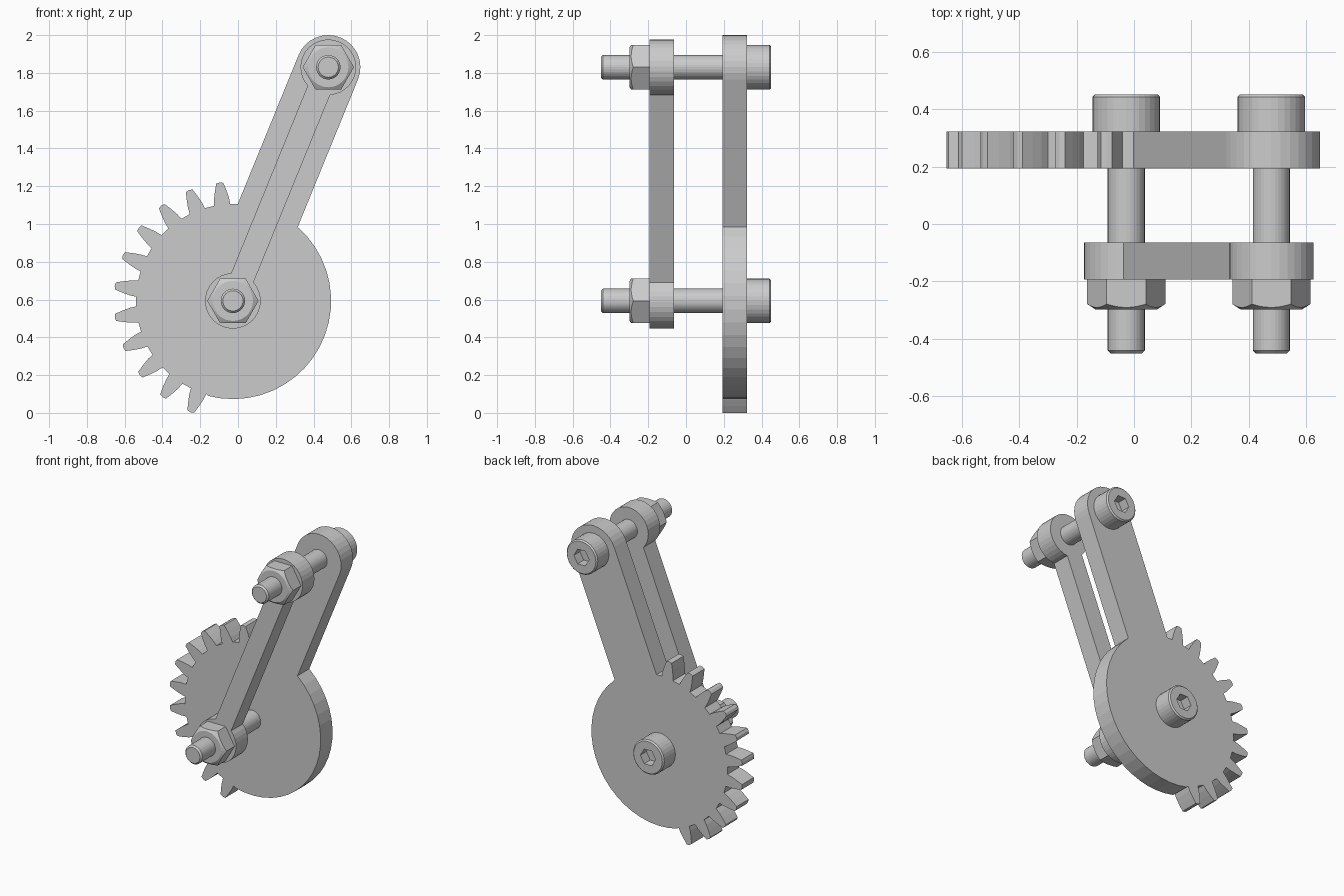
import bpy, bmesh
from math import sin, cos, asin, atan2, radians, degrees, tau

if "Cube" in bpy.data.objects:
    bpy.data.objects.remove(bpy.data.objects["Cube"])

A = (-0.027, 0.593)          # lower pivot (x, z)
B = (0.478, 1.83)            # upper pivot
ARM = degrees(atan2(B[1] - A[1], B[0] - A[0]))


def polar(c, r, deg):
    return (c[0] + r * cos(radians(deg)), c[1] + r * sin(radians(deg)))


def arc(c, r, a0, a1, n):
    return [polar(c, r, a0 + (a1 - a0) * i / n) for i in range(n + 1)]


def finish(name, bm):
    bmesh.ops.recalc_face_normals(bm, faces=bm.faces)
    me = bpy.data.meshes.new(name)
    bm.to_mesh(me)
    bm.free()
    ob = bpy.data.objects.new(name, me)
    bpy.context.collection.objects.link(ob)
    return ob


def slab(name, outline, y0, y1):
    """Extrude an x-z outline along y."""
    bm = bmesh.new()
    face = bm.faces.new([bm.verts.new((x, y0, z)) for x, z in outline])
    ext = bmesh.ops.extrude_face_region(bm, geom=[face], use_keep_orig=True)
    verts = [g for g in ext["geom"] if isinstance(g, bmesh.types.BMVert)]
    bmesh.ops.translate(bm, verts=verts, vec=(0, y1 - y0, 0))
    return finish(name, bm)


def turned(name, c, profile, sides=32):
    """Capped solid of (radius, y) rings around a y axis through c."""
    bm = bmesh.new()
    rings = []
    for r, y in profile:
        rings.append([bm.verts.new((c[0] + r * cos(tau * i / sides), y,
                                    c[1] + r * sin(tau * i / sides))) for i in range(sides)])
    for p, q in zip(rings, rings[1:]):
        for i in range(sides):
            j = (i + 1) % sides
            bm.faces.new((p[i], p[j], q[j], q[i]))
    bm.faces.new(rings[0])
    bm.faces.new(rings[-1])
    return finish(name, bm)


def boolean(ob, tool, op):
    m = ob.modifiers.new("cut", "BOOLEAN")
    m.operation, m.object, m.solver = op, tool, "EXACT"
    dg = bpy.context.evaluated_depsgraph_get()
    me = bpy.data.meshes.new_from_object(ob.evaluated_get(dg))
    ob.modifiers.clear()
    ob.data = me
    bpy.data.objects.remove(tool)


# Gear plate: rounded arm, toothed sector on the left, plain disc on the right
R, ROOT, HALF = 0.52, 0.513, 0.17
outline = arc(B, HALF, ARM - 90, ARM + 90, 16)
outline.append(polar(A, ROOT, ARM + degrees(asin(HALF / ROOT))))
flank = [(ROOT, 0.043), (0.545, 0.040), (0.585, 0.031), (0.627, 0.019)]
for k in range(-5, 6):
    mid = 172.75 + 15.28 * k
    outline += [polar(A, r, mid - degrees(w / r)) for r, w in flank]
    outline.append(polar(A, 0.631, mid))
    outline += [polar(A, r, mid + degrees(w / r)) for r, w in reversed(flank)]
outline += arc(A, R, 255.5, 360 + ARM - degrees(asin(HALF / R)), 20)
slab("gear_arm_plate", outline, 0.193, 0.322)

# Front link: two round eyes joined by a straight bar
EYE, BAR = 0.147, 0.064
d = degrees(asin(BAR / EYE))
link = arc(A, EYE, ARM + d, ARM + 360 - d, 28)
link += arc(B, EYE, ARM - 180 + d, ARM + 180 - d, 28)
slab("front_link", link, -0.193, -0.064)

# Socket-head bolts and chamfered hex nuts at both pivots
for tag, c in (("lower", A), ("upper", B)):
    bolt = turned(tag + "_bolt", c, [(0.0535, -0.451), (0.0645, -0.440), (0.0645, 0.322),
                                     (0.118, 0.322), (0.118, 0.442), (0.109, 0.451)])
    socket = turned("socket_cutter", c, [(0.058, 0.385), (0.058, 0.50)], 6)
    boolean(bolt, socket, "DIFFERENCE")
    nut = turned(tag + "_nut", c, [(0.136, -0.298), (0.136, -0.193)], 6)
    cone = turned("chamfer_cutter", c, [(0.106, -0.2981), (0.137, -0.278), (0.16, -0.263),
                                        (0.16, -0.15)], 36)
    boolean(nut, cone, "INTERSECT")
